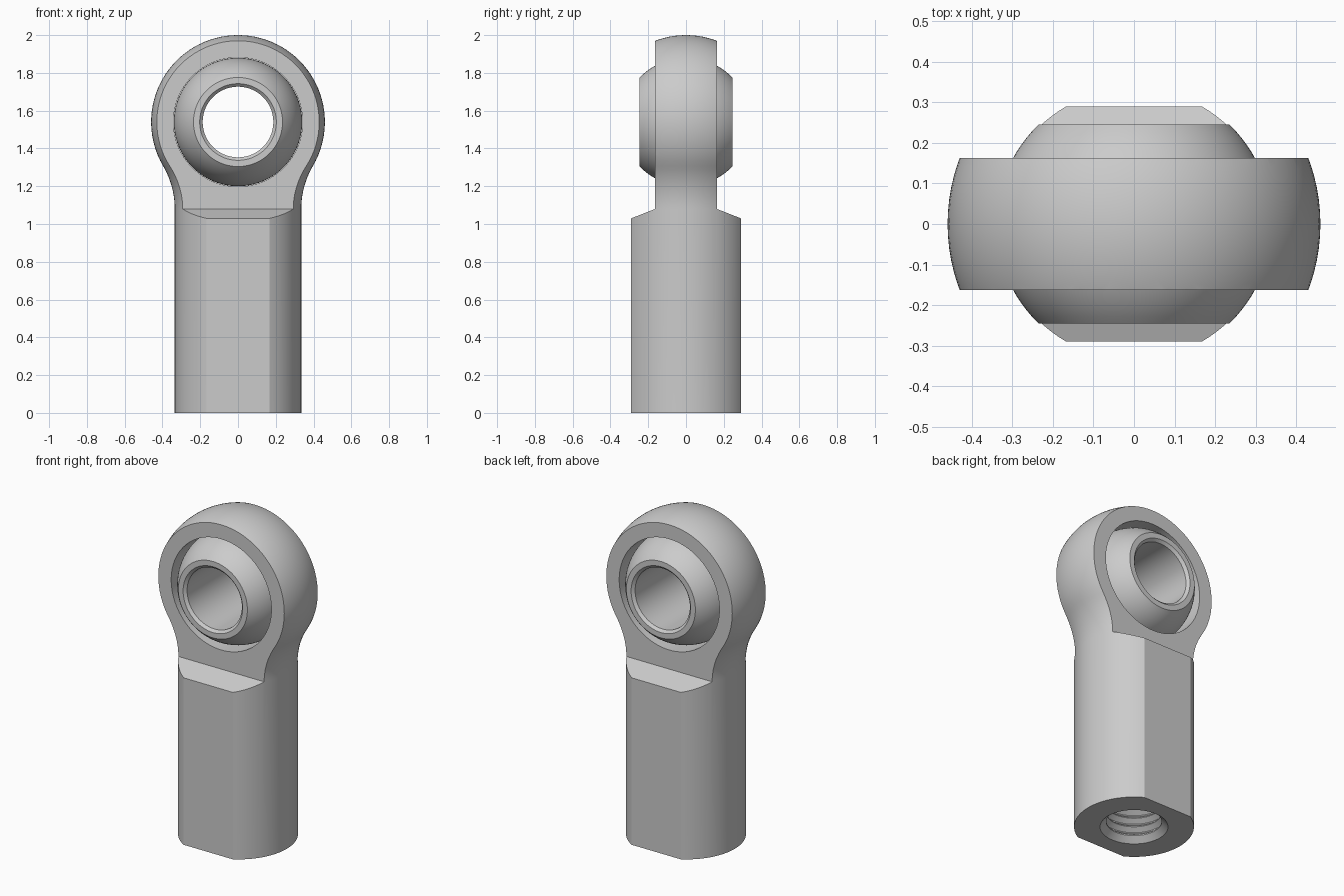
import bpy, bmesh
from math import sin, cos, pi, atan2, sqrt, asin
from mathutils import Matrix

if "Cube" in bpy.data.objects:
    bpy.data.objects.remove(bpy.data.objects["Cube"])

HEAD_Z, HEAD_R = 1.54, 0.46
SHANK_R, FLAT_Y, FACE_Y = 0.335, 0.29, 0.163
BALL_R, BALL_Y, BORE_R = 0.34, 0.245, 0.187


def finish(bm, name, matrix=Matrix.Identity(4)):
    bmesh.ops.remove_doubles(bm, verts=bm.verts, dist=1e-5)
    bmesh.ops.recalc_face_normals(bm, faces=bm.faces)
    bm.transform(matrix)
    mesh = bpy.data.meshes.new(name)
    bm.to_mesh(mesh)
    bm.free()
    obj = bpy.data.objects.new(name, mesh)
    bpy.context.collection.objects.link(obj)
    return obj


def lathe(name, profile, closed=False, steps=96, matrix=Matrix.Identity(4)):
    """Revolve (radius, z) points about the z axis."""
    bm = bmesh.new()
    vs = [bm.verts.new((r, 0, z)) for r, z in profile]
    pairs = list(zip(vs, vs[1:])) + ([(vs[-1], vs[0])] if closed else [])
    edges = [bm.edges.new(p) for p in pairs]
    bmesh.ops.spin(bm, geom=vs + edges, cent=(0, 0, 0), axis=(0, 0, 1),
                   angle=2 * pi, steps=steps, use_merge=False)
    return finish(bm, name, matrix)


def prism_x(name, points):
    """Extrude a (y, z) outline across x."""
    bm = bmesh.new()
    face = bm.faces.new([bm.verts.new((-1, y, z)) for y, z in points])
    new = bmesh.ops.extrude_face_region(bm, geom=[face])["geom"]
    bmesh.ops.translate(bm, vec=(2, 0, 0),
                        verts=[v for v in new if isinstance(v, bmesh.types.BMVert)])
    return finish(bm, name)


def select(obj):
    bpy.ops.object.select_all(action='DESELECT')
    obj.select_set(True)
    bpy.context.view_layer.objects.active = obj


def cut(obj, cutter):
    cutter.hide_render = True
    mod = obj.modifiers.new("cut", 'BOOLEAN')
    mod.operation, mod.solver, mod.object = 'DIFFERENCE', 'EXACT', cutter
    select(obj)
    bpy.ops.object.modifier_apply(modifier=mod.name)
    bpy.data.objects.remove(cutter)


def smooth(obj):
    select(obj)
    bpy.ops.object.shade_smooth_by_angle(angle=pi / 7)


# threaded blind hole, from its closed end down to the chamfered mouth
MINOR, MAJOR, PITCH, TURNS = 0.155, 0.183, 0.055, 13
profile = [(0, 0.86), (MINOR, 0.78)]
for i in range(TURNS, 0, -1):
    z = 0.035 + i * PITCH
    profile += [(MINOR, z), (MAJOR, z - 0.4 * PITCH),
                (MAJOR, z - 0.5 * PITCH), (MINOR, z - 0.9 * PITCH)]
profile += [(MINOR, 0.033), (0.19, 0)]

# shank, concave neck blending tangentially into the spherical head
NECK_Z, NECK_R = 1.08, 0.449
cx = SHANK_R + NECK_R
end = atan2(HEAD_Z - NECK_Z, cx)
profile += [(SHANK_R, 0)]
profile += [(cx - NECK_R * cos(end * i / 10), NECK_Z + NECK_R * sin(end * i / 10))
            for i in range(11)]
for i in range(1, 33):
    a = -end + (pi / 2 + end) * i / 32
    profile.append((HEAD_R * cos(a) if i < 32 else 0, HEAD_Z + HEAD_R * sin(a)))
housing = lathe("rod_end_housing", profile)

# wrench flats, sloped shoulders and flat head faces on both sides
for s in (-1, 1):
    cut(housing, prism_x("side_cutter", [
        (s * y, z) for y, z in [(FLAT_Y, -0.1), (FLAT_Y, 1.03), (FACE_Y, 1.08),
                                (FACE_Y, 2.2), (0.7, 2.2), (0.7, -0.1)]]))

# round seat for the ball
lay = Matrix.Translation((0, 0, HEAD_Z)) @ Matrix.Rotation(pi / 2, 4, 'X')
cut(housing, lathe("seat_cutter", [(0, -0.5), (0.342, -0.5), (0.342, 0.5), (0, 0.5)],
                   matrix=lay))
smooth(housing)

# swivel ball with a chamfered bore
lim = asin(BALL_Y / BALL_R)
ball = [(BALL_R * cos(lim * i / 12), BALL_R * sin(lim * i / 12)) for i in range(-12, 13)]
ball += [(0.203, BALL_Y), (BORE_R, BALL_Y - 0.016),
         (BORE_R, -BALL_Y + 0.016), (0.203, -BALL_Y)]
smooth(lathe("swivel_ball", ball, closed=True, matrix=lay))
